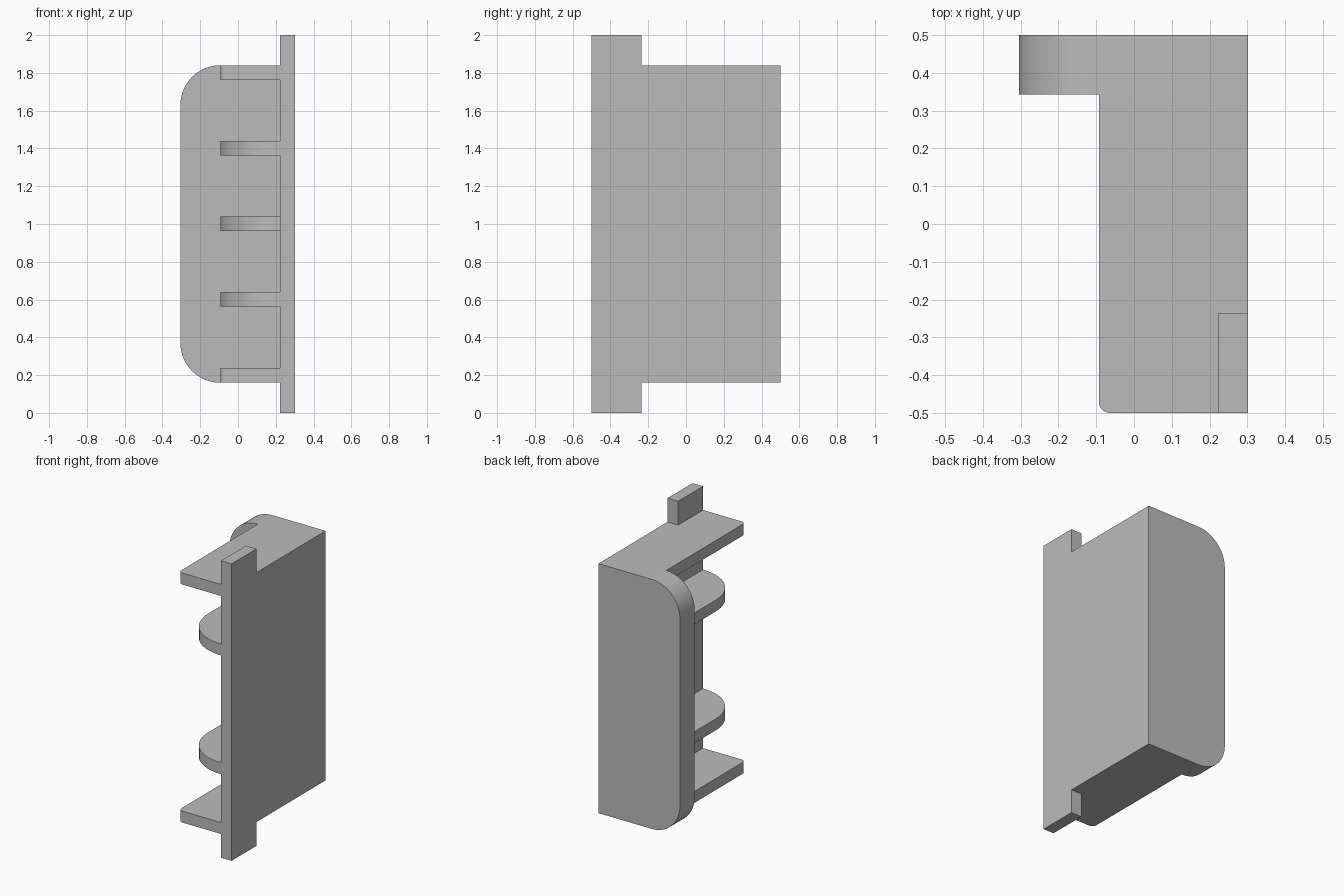
import bpy
import bmesh
from math import cos, sin, pi, radians
from mathutils import Vector

cube = bpy.data.objects.get("Cube")
if cube:
    bpy.data.objects.remove(cube, do_unlink=True)

grey = bpy.data.materials.new("plain grey")
grey.use_nodes = True
grey.diffuse_color = (0.5, 0.5, 0.5, 1)
grey.node_tree.nodes["Principled BSDF"].inputs["Base Color"].default_value = (0.5, 0.5, 0.5, 1)

# Main dimensions
LEFT, SHELF, INNER, RIGHT = -0.305, -0.093, 0.223, 0.302
FRONT, STEP, WALL, BACK = -0.5, -0.235, 0.343, 0.5
LOW, HIGH, THICK = 0.16, 1.84, 0.077


def arc(cx, cy, r, start, end, steps=16):
    """Points along a circular arc, angles in degrees."""
    angles = [radians(start + (end - start) * i / steps) for i in range(steps + 1)]
    return [(cx + r * cos(a), cy + r * sin(a)) for a in angles]


def extrude(name, outline, place, offset):
    """Extrude a flat outline; place maps its two coordinates into space."""
    bm = bmesh.new()
    face = bm.faces.new([bm.verts.new(place(a, b)) for a, b in outline])
    result = bmesh.ops.extrude_face_region(bm, geom=[face])
    verts = [v for v in result["geom"] if isinstance(v, bmesh.types.BMVert)]
    bmesh.ops.translate(bm, verts=verts, vec=Vector(offset))
    bmesh.ops.recalc_face_normals(bm, faces=bm.faces)
    mesh = bpy.data.meshes.new(name)
    bm.to_mesh(mesh)
    bm.free()
    mesh.materials.append(grey)
    obj = bpy.data.objects.new(name, mesh)
    bpy.context.collection.objects.link(obj)
    bpy.ops.object.select_all(action="DESELECT")
    obj.select_set(True)
    bpy.context.view_layer.objects.active = obj
    bpy.ops.object.shade_smooth_by_angle(angle=radians(30))
    return obj


# Side plate with tabs above and below at the front
extrude("side_plate",
        [(FRONT, 0), (STEP, 0), (STEP, LOW), (BACK, LOW),
         (BACK, HIGH), (STEP, HIGH), (STEP, 2), (FRONT, 2)],
        lambda y, z: (INNER, y, z), (RIGHT - INNER, 0, 0))

# Back wall with two rounded corners
R = 0.21
extrude("back_wall",
        [(INNER, LOW), (INNER, HIGH)]
        + arc(LEFT + R, HIGH - R, R, 90, 180)
        + arc(LEFT + R, LOW + R, R, 180, 270),
        lambda x, z: (x, WALL, z), (0, BACK - WALL, 0))


def shelf(name, front, radius, z):
    """Horizontal shelf between wall and plate, rounded at its free corner."""
    outline = [(INNER, WALL), (SHELF, WALL)]
    outline += arc(SHELF + radius, front + radius, radius, 180, 270)
    if SHELF + radius < INNER - 0.001:
        outline.append((INNER, front))
    extrude(name, outline, lambda x, y: (x, y, z), (0, 0, THICK))


# End shelves run the full depth, inner ones end in a quarter round
shelf("bottom_shelf", FRONT, 0.03, LOW)
shelf("top_shelf", FRONT, 0.03, HIGH - THICK)
SPAN = INNER - SHELF
shelf("lower_rib", FRONT, SPAN, 0.562)
shelf("middle_rib", FRONT + 0.34, SPAN, 0.962)
shelf("upper_rib", FRONT, SPAN, 1.362)
